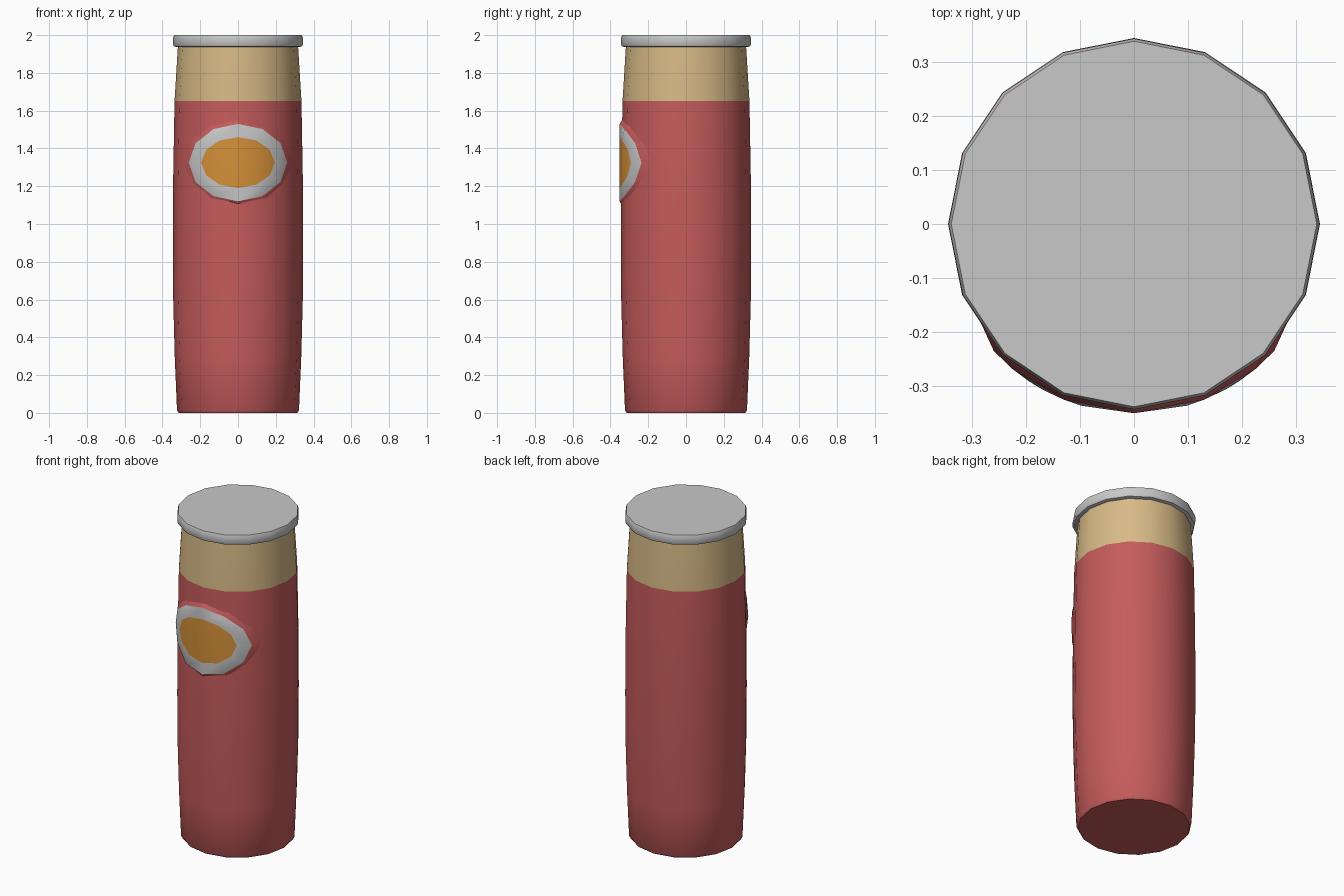
import bpy, bmesh, math

if "Cube" in bpy.data.objects:
    bpy.data.objects.remove(bpy.data.objects["Cube"])

def material(name, rgb):
    m = bpy.data.materials.new(name)
    m.diffuse_color = (*rgb, 1)
    m.use_nodes = True
    m.node_tree.nodes["Principled BSDF"].inputs["Base Color"].default_value = m.diffuse_color
    return m

RED = material("red", (0.56, 0.105, 0.105))
TAN = material("tan", (0.68, 0.49, 0.24))
GREY = material("light grey", (0.58, 0.58, 0.58))
ORANGE = material("orange", (0.66, 0.28, 0.04))

def finish(name, bm, mats, angle=40):
    me = bpy.data.meshes.new(name)
    bm.to_mesh(me)
    bm.free()
    for m in mats:
        me.materials.append(m)
    ob = bpy.data.objects.new(name, me)
    bpy.context.collection.objects.link(ob)
    bpy.ops.object.select_all(action='DESELECT')
    ob.select_set(True)
    bpy.context.view_layer.objects.active = ob
    bpy.ops.object.shade_smooth_by_angle(angle=math.radians(angle))
    return ob

def lathe(name, profile, mats, rule=lambda z: 0, sides=16):
    bm = bmesh.new()
    rings = [[bm.verts.new((r * math.cos(2 * math.pi * i / sides),
                            r * math.sin(2 * math.pi * i / sides), z))
              for i in range(sides)] for r, z in profile]
    for a, b in zip(rings, rings[1:]):
        for i in range(sides):
            j = (i + 1) % sides
            bm.faces.new((a[i], a[j], b[j], b[i]))
    bm.faces.new(rings[0][::-1])
    bm.faces.new(rings[-1])
    for f in bm.faces:
        f.material_index = rule(f.calc_center_median().z)
    return finish(name, bm, mats)

# tapered body with tan upper band
lathe("body", [(0.314, 0), (0.323, 0.015), (0.335, 0.3), (0.343, 0.6), (0.345, 0.9),
               (0.343, 1.25), (0.336, 1.65), (0.318, 1.945)],
      [RED, TAN], lambda z: 1 if z > 1.65 else 0)

# flat lid with rounded rim
lathe("lid", [(0.325, 1.937), (0.339, 1.941), (0.344, 1.952), (0.344, 1.985), (0.339, 2.0)], [GREY])

# oval badge wrapped round the front
bm = bmesh.new()
N = 12
def oval(w, h, radius):
    ring = []
    for i in range(N):
        a = 2 * math.pi * i / N
        x = w * math.cos(a)
        ring.append(bm.verts.new((x, -math.sqrt(radius ** 2 - x * x), 1.325 + h * math.sin(a))))
    return ring

skirt, outer, inner = oval(0.285, 0.228, 0.338), oval(0.26, 0.205, 0.351), oval(0.195, 0.135, 0.351)
for a, b, mat in ((skirt, outer, 2), (outer, inner, 0)):
    for i in range(N):
        j = (i + 1) % N
        bm.faces.new((a[i], a[j], b[j], b[i])).material_index = mat
# orange centre in vertical strips
for i in range(N // 2):
    loop = [inner[i], inner[i + 1], inner[(N - i - 1) % N], inner[(N - i) % N]]
    bm.faces.new(list(dict.fromkeys(loop))).material_index = 1
finish("badge", bm, [GREY, ORANGE, RED], 30)
